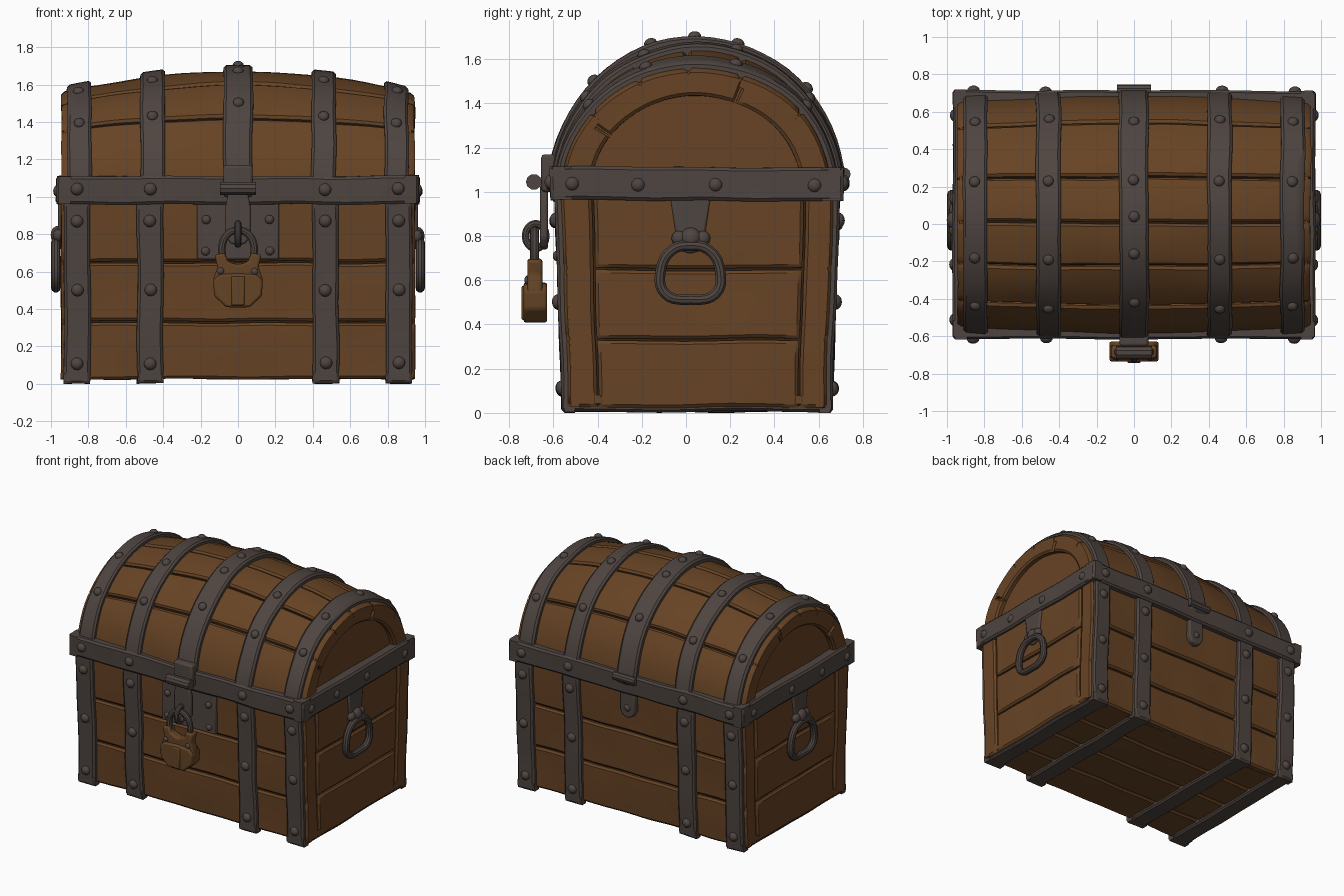
import bpy, bmesh, math
from mathutils import Vector, Matrix, noise

cube = bpy.data.objects.get("Cube")
if cube:
    bpy.data.objects.remove(cube, do_unlink=True)

CY = 0.05          # depth centre of the chest
HX = 0.945         # half width of the woodwork
made = []


def material(name, rgb):
    m = bpy.data.materials.new(name)
    m.use_nodes = True
    m.diffuse_color = (*rgb, 1)
    m.node_tree.nodes["Principled BSDF"].inputs["Base Color"].default_value = (*rgb, 1)
    return m


wood = material("brown wood", (0.135, 0.057, 0.018))
gap = material("dark gap wood", (0.038, 0.018, 0.007))
iron = material("dark iron", (0.077, 0.059, 0.052))
brass = material("tarnished brass", (0.125, 0.057, 0.018))


def finish(name, bm, *mats):
    mesh = bpy.data.meshes.new(name)
    bm.to_mesh(mesh)
    bm.free()
    for m in mats:
        mesh.materials.append(m)
    ob = bpy.data.objects.new(name, mesh)
    bpy.context.collection.objects.link(ob)
    made.append(ob)
    return ob


def worn(p):
    return p + noise.noise_vector(p * 3.2) * 0.008


# Surfaces of the chest: two coordinates plus height above the wood
def depth(z):
    return 0.58 + 0.035 * z


def front(x, z, h):
    return Vector((x, CY - depth(z) - h, z))


def back(x, z, h):
    return Vector((x, CY + depth(z) + h, z))


def right_end(y, z, h):
    return Vector((-HX - h, CY + y * depth(z) / 0.58, z))


def left_end(y, z, h):
    return Vector((HX + h, CY + y * depth(z) / 0.58, z))


def bottom(x, y, h):
    return Vector((x, CY + y, 0.03 - h))


def lid(x, t, h):
    k = (x / 0.93) ** 2
    return Vector((x, CY - (0.64 - 0.03 * k + h) * math.cos(t),
                   1 + (0.67 - 0.11 * k + h) * math.sin(t)))


def lid_end(side):
    def f(t, r, h):
        return Vector((side * (0.9 + h), CY - 0.61 * r * math.cos(t), 1 + 0.56 * r * math.sin(t)))
    return f


def patch(name, f, u, v, top, base, mat, nu=8, nv=3, eu=0.014, ev=0.014):
    """Raised plate with chamfered borders laid on surface f."""
    def stations(a, b, e, n):
        inner = [(a + e + (b - a - 2 * e) * i / n, top) for i in range(n + 1)]
        low = top - 0.012
        return [(a, base), (a, low)] + inner + [(b, low), (b, base)]
    bm = bmesh.new()
    us, vs = stations(*u, eu, nu), stations(*v, ev, nv)
    grid = [[bm.verts.new(worn(f(a, b, min(ha, hb)))) for b, hb in vs] for a, ha in us]
    for i in range(len(us) - 1):
        for j in range(len(vs) - 1):
            bm.faces.new((grid[i][j], grid[i + 1][j], grid[i + 1][j + 1], grid[i][j + 1]))
    um, vm = sum(u) / 2, sum(v) / 2
    out = f(um, vm, 0.01) - f(um, vm, 0)
    bm.normal_update()
    centre = min(bm.faces, key=lambda q: (q.calc_center_median() - f(um, vm, top)).length)
    if centre.normal.dot(out) < 0:
        bmesh.ops.reverse_faces(bm, faces=bm.faces[:])
    bmesh.ops.remove_doubles(bm, verts=bm.verts[:], dist=0.0005)
    return finish(name, bm, mat)


def plate(name, place, pts, d0, d1, mat, bevel=0.01):
    """Outline pts extruded from d0 to d1 along the outward axis."""
    bm = bmesh.new()
    rings = [[bm.verts.new(place(a, b, d)) for a, b in pts] for d in (d0, d1)]
    n = len(pts)
    for ring in rings:
        bm.faces.new(ring)
    for i in range(n):
        k = (i + 1) % n
        bm.faces.new((rings[0][i], rings[0][k], rings[1][k], rings[1][i]))
    bmesh.ops.recalc_face_normals(bm, faces=bm.faces[:])
    ob = finish(name, bm, mat)
    mod = ob.modifiers.new("worn edges", 'BEVEL')
    mod.width, mod.segments = bevel, 2
    return ob


def rect(a0, a1, b0, b1):
    return [(a0, b0), (a1, b0), (a1, b1), (a0, b1)]


def mirrored(half):
    return half + [(-a, b) for a, b in reversed(half) if a]


def tube(name, pts, radius, mat, cyclic=False):
    cu = bpy.data.curves.new(name, 'CURVE')
    cu.dimensions, cu.bevel_depth, cu.bevel_resolution = '3D', radius, 3
    cu.use_fill_caps = True
    cu.resolution_u = 5
    sp = cu.splines.new('BEZIER')
    sp.bezier_points.add(len(pts) - 1)
    for bp, p in zip(sp.bezier_points, pts):
        bp.co = p
        bp.handle_left_type = bp.handle_right_type = 'AUTO'
    sp.use_cyclic_u = cyclic
    ob = bpy.data.objects.new(name, cu)
    bpy.context.collection.objects.link(ob)
    bpy.ops.object.select_all(action='DESELECT')
    ob.select_set(True)
    bpy.context.view_layer.objects.active = ob
    bpy.ops.object.convert(target='MESH')
    ob = bpy.context.view_layer.objects.active
    ob.data.materials.clear()
    ob.data.materials.append(mat)
    made.append(ob)


rivets = bmesh.new()


def rivet(f, u, v, h, r=0.034):
    p = f(u, v, h)
    turn = (f(u, v, h + 0.01) - p).to_track_quat('Z', 'Y').to_matrix().to_4x4()
    bmesh.ops.create_uvsphere(rivets, u_segments=12, v_segments=8, radius=1,
                              matrix=Matrix.Translation(worn(p)) @ turn @ Matrix.Diagonal((r, r, 0.8 * r, 1)))


# Dark cores seen in the gaps between planks
bm = bmesh.new()
bmesh.ops.create_cube(bm, size=2)
for q in bm.verts:
    z = 0.05 if q.co.z < 0 else 1.04
    q.co = (q.co.x * 0.922, CY + q.co.y * (depth(z) - 0.025), z)
finish("body_core", bm, gap)

bm = bmesh.new()
rings = [[bm.verts.new(lid(-0.9 + 0.15 * i, math.pi * j / 32, -0.025)) for j in range(33)] for i in range(13)]
for a, b in zip(rings, rings[1:]):
    for j in range(32):
        bm.faces.new((a[j], a[j + 1], b[j + 1], b[j]))
for ring in (rings[0], rings[-1]):
    bm.faces.new(ring)
bmesh.ops.recalc_face_normals(bm, faces=bm.faces[:])
for q in bm.faces:
    q.material_index = 1 if abs(q.normal.x) > 0.9 else 0
finish("lid_core", bm, gap, wood)

# Body planks
rows = [(0.025, 0.327), (0.337, 0.645), (0.655, 1.03)]
for i, row in enumerate(rows):
    for f, side in ((front, "front"), (back, "back")):
        patch(f"{side}_plank_{i}", f, (-HX, HX), row, 0, -0.05, wood, 24, 5)
    for f, side in ((right_end, "right"), (left_end, "left")):
        patch(f"{side}_plank_{i}", f, (-0.444, 0.454), row, 0, -0.05, wood, 12, 5)
for f, side in ((right_end, "right"), (left_end, "left")):
    for a, b in ((-0.578, -0.452), (0.462, 0.578)):
        patch(f"{side}_stile", f, (a, b), (0.025, 1.03), 0, -0.05, wood, 3, 14)
for i in range(4):
    y = -0.575 + 0.2875 * i
    patch(f"bottom_plank_{i}", bottom, (-0.94, 0.94), (y, y + 0.28), 0, -0.05, wood, 20, 3)

# Curved lid planks and end rims
cuts = [0.04, 0.69, 1.12, 1.5, 1.9, 2.45, math.pi - 0.04]
for i, (a, b) in enumerate(zip(cuts, cuts[1:])):
    patch(f"lid_plank_{i}", lid, (-HX, HX), (a + 0.008, b - 0.008), 0, -0.05, wood, 24, 6, 0.02, 0.022)
rim_cuts = [0.06, 0.62, 1.93, math.pi - 0.06]
for side, label in ((-1, "right"), (1, "left")):
    for a, b in zip(rim_cuts, rim_cuts[1:]):
        patch(f"{label}_lid_rim", lid_end(side), (a + 0.008, b - 0.008), (0.78, 0.985),
              0.042, -0.02, wood, 12, 3, 0.02, 0.025)

# Iron straps around body, lid and bottom
for s in (-1, 1):
    for x in (0.86, 0.47):
        c, w = s * x, 0.07
        span = (c - w, c + w)
        patch("front_strap", front, span, (0.002, 1), 0.03, -0.03, iron, 3, 14)
        patch("back_strap", back, span, (0.002, 1), 0.03, -0.03, iron, 3, 14)
        patch("bottom_strap", bottom, span, (-0.605, 0.605), 0.025, -0.03, iron, 3, 14)
        c -= s * 0.012
        patch("lid_strap", lid, (c - 0.065, c + 0.065), (0.05, math.pi - 0.05), 0.03, -0.03, iron, 3, 32, 0.014, 0.02)
        for f in (front, back):
            for z in (0.11, 0.5, 0.87):
                rivet(f, s * x, z, 0.028)
            rivet(f, s * x, 1.04, 0.045)
        for t in (0.7, 1.2, 1.85, 2.45):
            rivet(lid, c, t, 0.028, 0.03)
patch("middle_lid_strap", lid, (-0.078, 0.078), (0.05, math.pi - 0.05), 0.034, -0.03, iron, 3, 32, 0.014, 0.02)
for t in (0.8, 1.25, 1.55, 1.85, 2.4):
    rivet(lid, 0, t, 0.032, 0.03)

# Iron band between body and lid
for f in (front, back):
    patch("long_band", f, (-0.968, 0.968), (0.96, 1.11), 0.046, -0.05, iron, 20, 3)
for f in (right_end, left_end):
    patch("end_band", f, (-0.625, 0.625), (0.96, 1.11), 0.025, -0.05, iron, 14, 3)
    for y in (-0.53, -0.25, 0.08, 0.5):
        rivet(f, y, 1.03, 0.015, 0.033)


def facing_front(a, b, d):
    return Vector((a, -d, b))


def facing_back(a, b, d):
    return Vector((a, d, b))


# Lock plate, hinge and hasp
plate("lock_plate", facing_front, rect(-0.22, 0.22, 0.665, 0.965), 0.54, 0.585, iron)
for x in (-0.17, 0.17):
    for z in (0.71, 0.88):
        rivet(front, x, z, 0.028, 0.024)
plate("hasp_top", facing_front, rect(-0.078, 0.078, 1.0, 1.17), 0.58, 0.655, iron, 0.015)
plate("hasp", facing_front, mirrored([(0, 0.74), (0.04, 0.75), (0.07, 0.79), (0.07, 0.93), (0.05, 1.03)]),
      0.625, 0.66, iron)
tube("hasp_hinge", [(-0.095, -0.688, 1.045), (0.095, -0.688, 1.045)], 0.036, iron)
ring = [(math.cos(i * math.pi / 4), math.sin(i * math.pi / 4)) for i in range(8)]
tube("staple", [(0, -0.68 + 0.045 * a, 0.8 + 0.055 * b) for a, b in ring], 0.018, iron, True)

# Padlock
shackle = [(-0.08, 0.66), (-0.085, 0.74), (-0.055, 0.8), (0, 0.822), (0.055, 0.8), (0.085, 0.74), (0.08, 0.66)]
tube("shackle", [(x, -0.685, z) for x, z in shackle], 0.021, iron)
shield = mirrored([(0, 0.41), (0.065, 0.412), (0.125, 0.47), (0.132, 0.56), (0.11, 0.625), (0.125, 0.69),
                   (0.07, 0.7), (0.055, 0.655), (0, 0.635)])
plate("padlock", facing_front, shield, 0.65, 0.718, brass, 0.012)
plate("padlock_base", facing_front, mirrored([(0, 0.408), (0.065, 0.41), (0.127, 0.47), (0.133, 0.55), (0.1, 0.585), (0, 0.59)]),
      0.628, 0.735, brass, 0.012)
plate("keyhole_cover", facing_front, rect(-0.036, 0.036, 0.42, 0.575), 0.7, 0.744, brass, 0.008)
for x in (-0.09, 0.09):
    rivet(facing_front, x, 0.6, 0.715, 0.02)

# Back hinge
tongue = mirrored([(0, 0.775), (0.04, 0.79), (0.062, 0.83), (0.062, 1.0)])
plate("back_hinge_tongue", facing_back, tongue, 0.63, 0.695, iron)
rivet(facing_back, 0, 0.85, 0.693, 0.026)
tube("back_hinge", [(-0.09, 0.715, 1.08), (0.09, 0.715, 1.08)], 0.03, iron)

# Ring handles on both ends
for s, label in ((-1, "right"), (1, "left")):
    def facing_end(a, b, d):
        return Vector((s * d, a + 0.02, b))
    plate(f"{label}_handle_plate", facing_end, mirrored([(0, 0.72), (0.045, 0.735), (0.065, 0.8), (0.09, 0.97)]),
          0.92, 0.962, iron)
    rivet(facing_end, 0, 0.79, 0.958, 0.05)
    for a in (-0.055, 0.055):
        rivet(facing_end, a, 0.79, 0.958, 0.035)
    loop = mirrored([(0, 0.757), (0.085, 0.735), (0.135, 0.64), (0.115, 0.54), (0, 0.513)])[:-1]
    loop = [(0, 0.757), (0.085, 0.735), (0.135, 0.64), (0.115, 0.54), (0, 0.513)]
    loop += [(-a, b) for a, b in reversed(loop[1:-1])]
    tube(f"{label}_handle_ring", [facing_end(a, b, 0.974) for a, b in loop], 0.025, iron, True)

finish("rivets", rivets, iron)

# Smooth shading with crisp edges
bpy.ops.object.select_all(action='DESELECT')
for ob in made:
    ob.select_set(True)
bpy.context.view_layer.objects.active = made[0]
bpy.ops.object.shade_smooth_by_angle(angle=math.radians(35))
